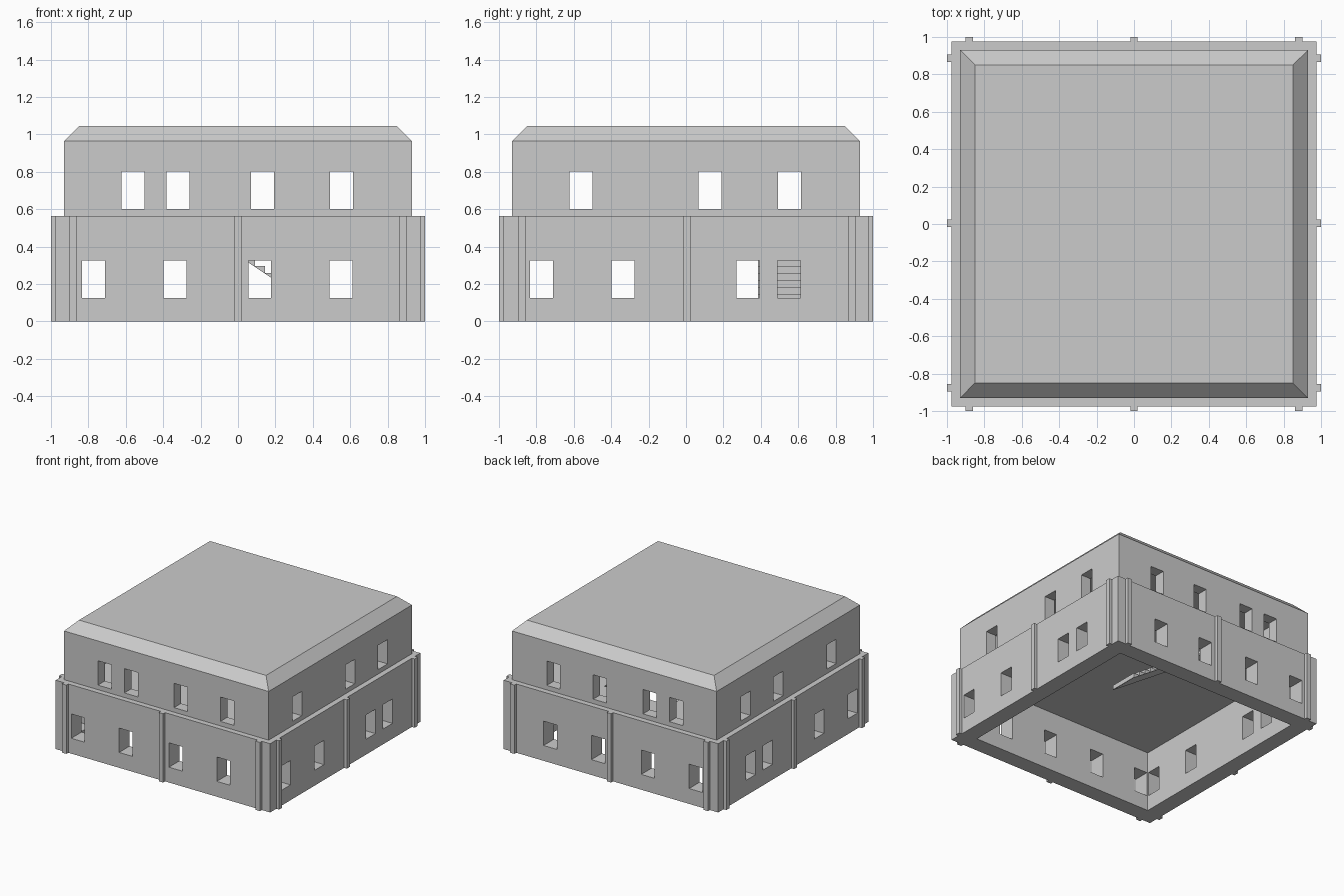
import bpy
import bmesh

cube = bpy.data.objects.get("Cube")
if cube:
    bpy.data.objects.remove(cube, do_unlink=True)

grey = bpy.data.materials.new("plain grey")
grey.use_nodes = True
COLOUR = (0.6, 0.6, 0.6, 1)
grey.diffuse_color = COLOUR
grey.node_tree.nodes["Principled BSDF"].inputs["Base Color"].default_value = COLOUR

BASE, UPPER, INNER = 0.975, 0.93, 0.84     # half widths
FLOOR, EAVES, TOP = 0.565, 0.965, 1.045    # heights
SLAB = 0.065


def make_object(name, bm):
    bmesh.ops.recalc_face_normals(bm, faces=bm.faces)
    mesh = bpy.data.meshes.new(name)
    bm.to_mesh(mesh)
    bm.free()
    mesh.materials.append(grey)
    obj = bpy.data.objects.new(name, mesh)
    bpy.context.collection.objects.link(obj)
    return obj


def add_box(bm, x, y, z):
    """Box from three (low, high) ranges."""
    verts = bmesh.ops.create_cube(bm, size=1)["verts"]
    for v in verts:
        v.co = [r[0] if c < 0 else r[1] for c, r in zip(v.co, (x, y, z))]
    return verts


def boxes(name, ranges):
    bm = bmesh.new()
    for r in ranges:
        add_box(bm, *r)
    return make_object(name, bm)


def square(half):
    return (-half, half)


def carve(obj, ranges):
    cutter = boxes("cutter", ranges)
    cutter.hide_render = True
    mod = obj.modifiers.new("carve", "BOOLEAN")
    mod.operation = "DIFFERENCE"
    mod.solver = "EXACT"
    mod.object = cutter
    bpy.context.view_layer.objects.active = obj
    bpy.ops.object.modifier_apply(modifier=mod.name)
    bpy.data.objects.remove(cutter, do_unlink=True)


def storey(name, half, z, windows_x, windows_y, sill):
    """Hollow square of walls with windows straight through opposite sides."""
    walls = boxes(name, [(square(half), square(half), z)])
    carve(walls, [(square(INNER), square(INNER), (z[0] - 0.1, z[1] + 0.1))])
    height = (sill, sill + 0.2)
    carve(walls, [((x, x + 0.122), square(1.2), height) for x in windows_x])
    carve(walls, [(square(1.2), (y, y + 0.122), height) for y in windows_y])
    return walls


# Walls of both storeys
storey("lower_walls", BASE, (0, FLOOR),
       (-0.833, -0.398, 0.055, 0.49), (-0.833, -0.398, 0.27, 0.49), 0.126)
storey("upper_walls", UPPER, (FLOOR, EAVES),
       (-0.622, -0.382, 0.07, 0.492), (-0.622, 0.067, 0.492), 0.602)

# Floor between the storeys, with the stair opening
STAIR_Y = (0.385, 0.63)
upper_floor = boxes("upper_floor", [(square(INNER), square(INNER), (FLOOR - SLAB, FLOOR))])
carve(upper_floor, [((-0.295, 0.3), STAIR_Y, (FLOOR - 0.1, FLOOR + 0.1))])

# Roof with chamfered edges
bm = bmesh.new()
for v in add_box(bm, square(UPPER), square(UPPER), (EAVES, TOP)):
    if v.co.z > EAVES + 0.01:
        v.co.x *= 0.85 / UPPER
        v.co.y *= 0.85 / UPPER
make_object("roof", bm)

# Pilasters on the four sides of the lower storey
WIDTH = 0.02
pilasters = []
for a, b in ((-1, -BASE), (BASE, 1)):
    for x in (-0.88, 0, 0.88):
        pilasters.append(((x - WIDTH, x + WIDTH), (a, b), (0, FLOOR)))
    for y in (-0.875, 0.005, 0.885):
        pilasters.append(((a, b), (y - WIDTH, y + WIDTH), (0, FLOOR)))
boxes("pilasters", pilasters)

# Staircase: stepped profile with a sloping underside
STEPS, RUN, RISE, TOE = 15, 0.055, 0.037, 0.53
profile = [(TOE, 0)]
for i in range(STEPS):
    x = TOE - i * RUN
    profile += [(x, (i + 1) * RISE), (x - RUN, (i + 1) * RISE)]
profile += [(TOE - STEPS * RUN, STEPS * RISE - 0.004), (TOE - 0.006, 0)]
bm = bmesh.new()
side = bm.faces.new([bm.verts.new((x, STAIR_Y[0], z)) for x, z in profile])
swept = bmesh.ops.extrude_face_region(bm, geom=[side])["geom"]
bmesh.ops.translate(bm, vec=(0, STAIR_Y[1] - STAIR_Y[0], 0),
                    verts=[g for g in swept if isinstance(g, bmesh.types.BMVert)])
make_object("staircase", bm)
